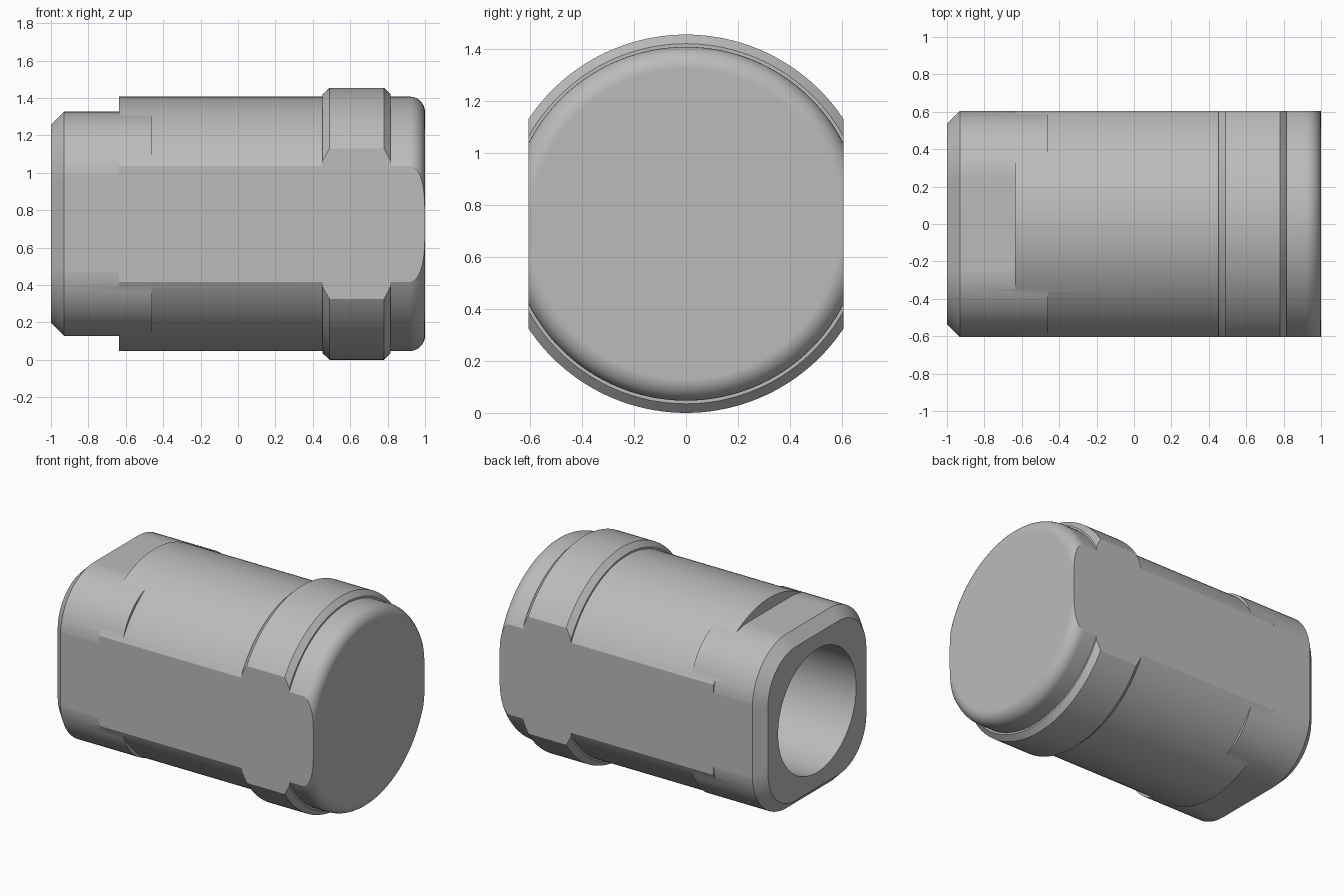
import bpy, bmesh
from math import sin, cos, pi, radians

cube = bpy.data.objects.get("Cube")
if cube:
    bpy.data.objects.remove(cube, do_unlink=True)

AXIS_Z = 0.727
FLAT_Y = 0.605

steel = bpy.data.materials.new("plain grey")
steel.use_nodes = True
GREY = (0.5, 0.5, 0.5, 1)
steel.diffuse_color = GREY
steel.node_tree.nodes["Principled BSDF"].inputs["Base Color"].default_value = GREY


def circle(x, r, n=144):
    return [(x, r * cos(2 * pi * i / n), AXIS_Z + r * sin(2 * pi * i / n)) for i in range(n)]


def rounded_square(x, inset=0, n=16):
    hy, hz, r = FLAT_Y + 0.001 - inset, 0.6 - inset, 0.37 - inset
    ring = []
    for q, (sy, sz) in enumerate([(1, 1), (-1, 1), (-1, -1), (1, -1)]):
        for i in range(n + 1):
            a = (q + i / n) * pi / 2
            ring.append((x, sy * (hy - r) + r * cos(a), AXIS_Z + sz * (hz - r) + r * sin(a)))
    return ring


def loft(name, rings):
    """Skin a stack of equal rings along x and cap both ends."""
    bm = bmesh.new()
    rows = [[bm.verts.new(p) for p in ring] for ring in rings]
    for a, b in zip(rows, rows[1:]):
        for i in range(len(a)):
            j = (i + 1) % len(a)
            bm.faces.new((a[i], a[j], b[j], b[i]))
    bm.faces.new(rows[0])
    bm.faces.new(rows[-1])
    bmesh.ops.recalc_face_normals(bm, faces=bm.faces)
    mesh = bpy.data.meshes.new(name)
    bm.to_mesh(mesh)
    bm.free()
    mesh.materials.append(steel)
    obj = bpy.data.objects.new(name, mesh)
    bpy.context.collection.objects.link(obj)
    return obj


def combine(target, tool, operation):
    bpy.context.view_layer.objects.active = target
    mod = target.modifiers.new("combine", 'BOOLEAN')
    mod.operation, mod.solver, mod.object = operation, 'EXACT', tool
    bpy.ops.object.modifier_apply(modifier=mod.name)
    bpy.data.objects.remove(tool, do_unlink=True)


# Turned body: barrel, bevelled collar and rounded closed end
FILLET = 0.083
profile = [(-0.635, 0.68), (0.452, 0.68), (0.452, 0.692), (0.49, 0.727),
           (0.78, 0.727), (0.815, 0.692), (0.815, 0.68)]
profile += [(1 - FILLET + FILLET * sin(i * pi / 20), 0.68 - FILLET + FILLET * cos(i * pi / 20))
            for i in range(11)]
body = loft("plug_body", [circle(x, r) for x, r in profile])

# Squared open end with rounded corners and a chamfered rim
square_end = loft("square_end", [rounded_square(-1, 0.07), rounded_square(-0.93), rounded_square(-0.46)])
combine(body, square_end, 'UNION')

# Flats on front and back
for side in (-1, 1):
    bpy.ops.mesh.primitive_cube_add(size=1, location=(0, side * (FLAT_Y + 0.5), AXIS_Z))
    cutter = bpy.context.object
    cutter.scale = (3, 1, 3)
    bpy.context.view_layer.update()
    combine(body, cutter, 'DIFFERENCE')

# Blind bore in the open end
combine(body, loft("bore", [circle(-1.1, 0.425), circle(0.6, 0.425)]), 'DIFFERENCE')

body.data.materials.clear()
body.data.materials.append(steel)
for face in body.data.polygons:
    face.material_index = 0

# Smooth curves, crisp edges and even flats
bpy.ops.object.select_all(action='DESELECT')
body.select_set(True)
bpy.context.view_layer.objects.active = body
bpy.ops.object.shade_smooth_by_angle(angle=radians(20))
weighted = body.modifiers.new("even flats", 'WEIGHTED_NORMAL')
weighted.keep_sharp = True
